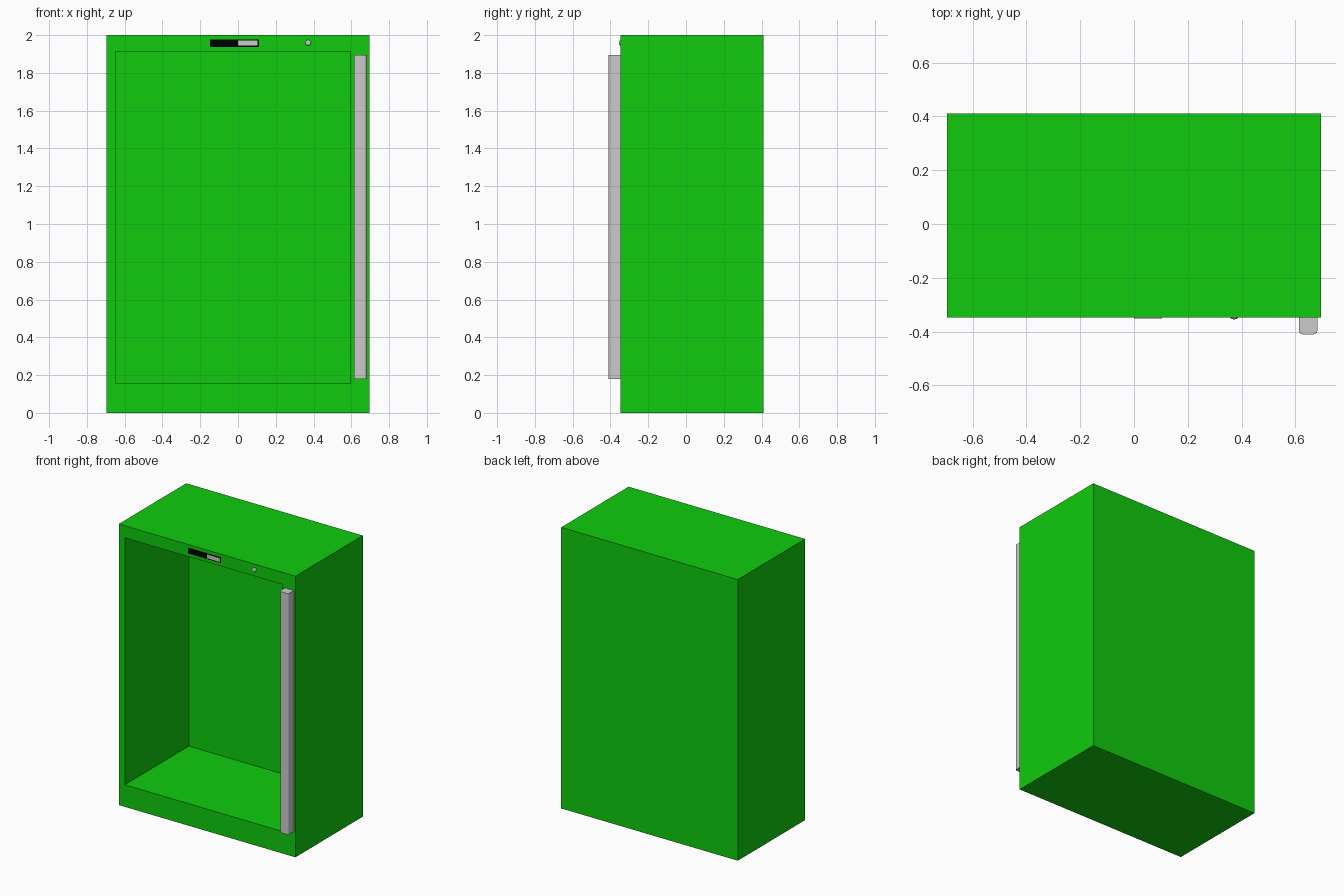
import bpy, bmesh, math
from mathutils import Matrix

if "Cube" in bpy.data.objects:
    bpy.data.objects.remove(bpy.data.objects["Cube"])


def material(name, rgb):
    m = bpy.data.materials.new(name)
    m.diffuse_color = (*rgb, 1)
    m.use_nodes = True
    m.node_tree.nodes["Principled BSDF"].inputs["Base Color"].default_value = m.diffuse_color
    return m


def finish(name, bm, mat=None):
    bmesh.ops.recalc_face_normals(bm, faces=bm.faces)
    mesh = bpy.data.meshes.new(name)
    bm.to_mesh(mesh)
    bm.free()
    ob = bpy.data.objects.new(name, mesh)
    bpy.context.collection.objects.link(ob)
    if mat:
        mesh.materials.append(mat)
    return ob


def box_mesh(x0, x1, y0, y1, z0, z1):
    bm = bmesh.new()
    mat = Matrix.Translation(((x0 + x1) / 2, (y0 + y1) / 2, (z0 + z1) / 2)) \
        @ Matrix.Diagonal((x1 - x0, y1 - y0, z1 - z0, 1))
    bmesh.ops.create_cube(bm, size=1, matrix=mat)
    return bm


green = material("green", (0.005, 0.6, 0.004))
black = material("black", (0.0, 0.0, 0.0))
FRONT = -0.347

# Cabinet: open-fronted shell made of four rectangular rings
bm = bmesh.new()
rings = []
for x0, x1, z0, z1, y in ((-0.695, 0.695, 0, 2, 0.41),
                          (-0.695, 0.695, 0, 2, FRONT),
                          (-0.648, 0.595, 0.157, 1.914, FRONT),
                          (-0.648, 0.595, 0.157, 1.914, 0.373)):
    rings.append([bm.verts.new((x, y, z)) for x, z in
                  ((x0, z0), (x1, z0), (x1, z1), (x0, z1))])
for a, b in zip(rings, rings[1:]):
    for i in range(4):
        j = (i + 1) % 4
        bm.faces.new((a[i], a[j], b[j], b[i]))
bm.faces.new(rings[0])
bm.faces.new(rings[-1])
finish("cabinet", bm, green)

# Tall handle with rounded front corners
bm = box_mesh(0.613, 0.682, -0.41, FRONT, 0.18, 1.895)
edges = [e for e in bm.edges
         if all(v.co.y < -0.4 for v in e.verts)
         and abs(e.verts[0].co.z - e.verts[1].co.z) > 1]
bmesh.ops.bevel(bm, geom=edges, offset=0.014, segments=3, profile=0.5,
                affect='EDGES')
finish("handle", bm)

# Control strip with a raised grey panel
finish("display_strip", box_mesh(-0.148, 0.11, FRONT - 0.001, FRONT + 0.004,
                                 1.937, 1.977), black)
finish("display_panel", box_mesh(0, 0.104, FRONT - 0.004, FRONT + 0.004,
                                 1.944, 1.971))

# Small domed button
bm = bmesh.new()
bmesh.ops.create_uvsphere(bm, u_segments=16, v_segments=10, radius=0.015,
                          matrix=Matrix.Translation((0.372, FRONT, 1.959))
                          @ Matrix.Rotation(math.pi / 2, 4, 'X')
                          @ Matrix.Diagonal((1, 1, 0.5, 1)))
for f in bm.faces:
    f.smooth = True
finish("button", bm)
